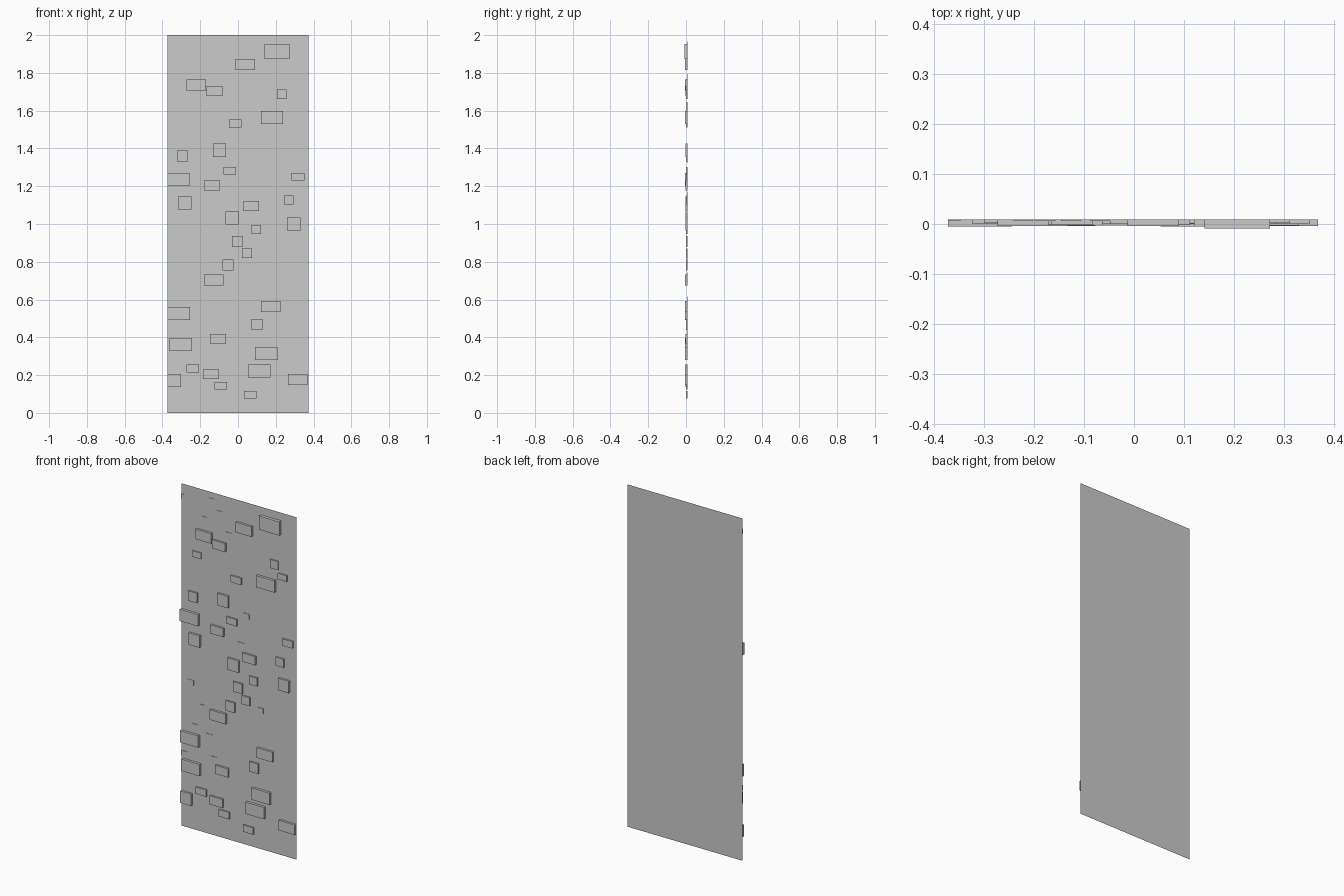
import bpy, bmesh

WALL_Y = 0.009      # plane of the wall sheet; bricks stand out toward -y
HALF_W = 0.373


def finish(name, bm):
    mesh = bpy.data.meshes.new(name)
    bm.to_mesh(mesh)
    bm.free()
    obj = bpy.data.objects.new(name, mesh)
    bpy.context.collection.objects.link(obj)
    return obj


def add_brick(bm, cx, cz, w, h, depth):
    # front rectangle, then four sides back to the wall plane
    corners = [(-1, -1), (1, -1), (1, 1), (-1, 1)]
    front, back = [], []
    for sx, sz in corners:
        x = max(-HALF_W, min(HALF_W, cx + sx * w / 2))
        z = cz + sz * h / 2
        front.append(bm.verts.new((x, WALL_Y - depth, z)))
        back.append(bm.verts.new((x, WALL_Y, z)))
    bm.faces.new(front)
    for i in range(4):
        j = (i + 1) % 4
        bm.faces.new((front[j], front[i], back[i], back[j]))


# wall sheet
bm = bmesh.new()
bm.faces.new([bm.verts.new((x, WALL_Y, z)) for x, z in
              [(-HALF_W, 0), (HALF_W, 0), (HALF_W, 2), (-HALF_W, 2)]])
finish("wall_panel", bm)

# bricks grouped by size: name -> (width, height, depth, centres)
brick_sizes = {
    "largest_brick": (.132, .080, .0180, [(.207, 1.913)]),
    "wide_bricks": (.119, .069, .0145, [
        (.180, 1.564), (-.315, 1.235), (-.313, .526), (-.304, .362), (.149, .315), (.113, .222)]),
    "long_bricks": (.103, .059, .0130, [
        (-.129, .704), (.173, .563), (.317, .177), (.038, 1.844), (-.222, 1.735)]),
    "medium_bricks": (.084, .051, .0110, [
        (-.124, 1.704), (-.137, 1.204), (-.105, .392), (-.142, .204), (.070, 1.095)]),
    "square_bricks": (.070, .070, .0120, [
        (-.098, 1.391), (.295, 1.000), (-.031, 1.032), (-.337, .172), (-.282, 1.111)]),
    "small_square_bricks": (.058, .058, .0095, [
        (-.295, 1.360), (-.004, .907), (-.052, .783), (.101, .468)]),
    "tiny_square_bricks": (.051, .050, .0080, [
        (.231, 1.688), (.268, 1.127), (.096, .971), (.048, .844)]),
    "small_bricks": (.067, .040, .0085, [
        (-.015, 1.532), (.318, 1.251), (.064, .095), (-.092, .143), (-.240, .235), (-.044, 1.283)]),
    "tiny_bricks": (.058, .036, .0065, [(.284, 1.627), (-.271, 1.611)]),
    "flush_bricks": (.040, .030, .0025, [
        (-.368, 1.925), (-.177, 1.950), (-.126, 1.890), (-.222, 1.830), (-.068, 1.780),
        (.048, 1.337), (.016, 1.158), (-.312, .854), (.138, .810), (-.235, .728),
        (-.287, .602), (-.190, .569), (-.164, .445), (-.355, .426)]),
}
for name, (w, h, depth, centres) in brick_sizes.items():
    bm = bmesh.new()
    for cx, cz in centres:
        add_brick(bm, cx, cz, w, h, depth)
    finish(name, bm)
